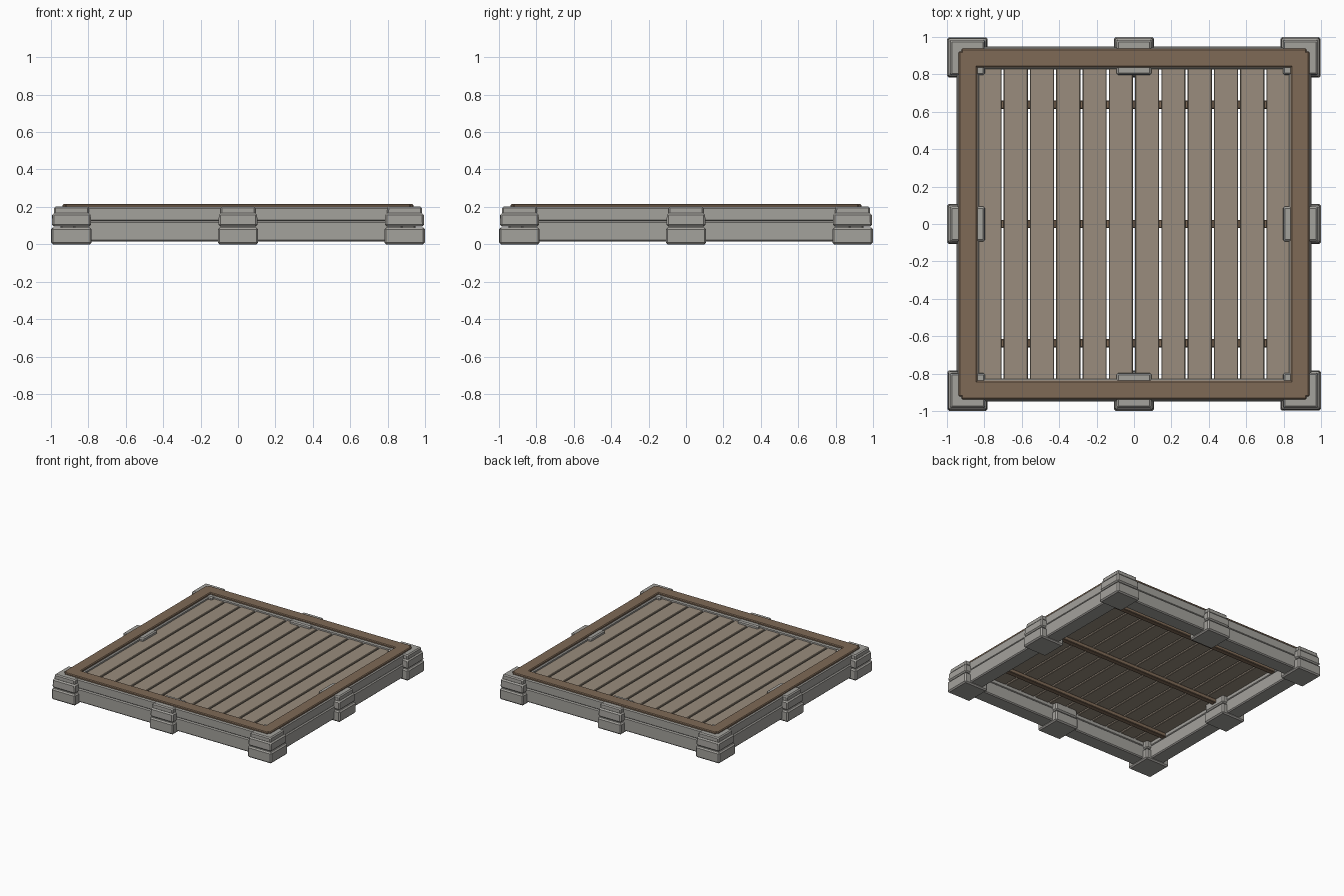
import bpy, bmesh
from math import pi
from mathutils import Matrix

if "Cube" in bpy.data.objects:
    bpy.data.objects.remove(bpy.data.objects["Cube"])


def material(name, rgb):
    m = bpy.data.materials.new(name)
    m.diffuse_color = (*rgb, 1)
    m.use_nodes = True
    m.node_tree.nodes["Principled BSDF"].inputs["Base Color"].default_value = m.diffuse_color
    return m


STONE = material("grey_stone", (0.37, 0.36, 0.335))
PLANK = material("plank_wood", (0.32, 0.265, 0.205))
TRIM = material("dark_wood", (0.21, 0.142, 0.093))


def box(name, x, y, z, mat, bevel=0.006, turn=0, taper=0.0):
    """Chamfered box from (min, max) ranges, turned about the model centre."""
    bm = bmesh.new()
    bmesh.ops.create_cube(bm, size=1)
    for v in bm.verts:
        shrink = 1 - taper if v.co.z > 0 else 1
        v.co = [(r[0] + r[1]) / 2 + c * (r[1] - r[0]) * s
                for r, c, s in zip((x, y, z), v.co, (shrink, shrink, 1))]
    bmesh.ops.bevel(bm, geom=bm.edges[:], offset=bevel, segments=1,
                    affect='EDGES', clamp_overlap=True)
    bmesh.ops.transform(bm, verts=bm.verts, matrix=Matrix.Rotation(turn, 4, 'Z'))
    me = bpy.data.meshes.new(name)
    bm.to_mesh(me)
    bm.free()
    me.materials.append(mat)
    ob = bpy.data.objects.new(name, me)
    bpy.context.collection.objects.link(ob)
    return ob


for i in range(4):
    t = i * pi / 2
    # Stone wall in two courses
    box("wall_lower", (-0.88, 0.88), (-0.95, -0.825), (0.015, 0.125), STONE, 0.008, t)
    box("wall_upper", (-0.88, 0.88), (-0.945, -0.828), (0.122, 0.2), STONE, 0.008, t)
    # Corner piers and middle piers: base, body and cap stones
    for part, c in (("corner", -0.89), ("middle", 0)):
        box(part + "_base", (c - 0.108, c + 0.108), (-1, -0.782), (0, 0.09),
            STONE, 0.01, t)
        box(part + "_body", (c - 0.105, c + 0.105), (-0.996, -0.785), (0.095, 0.167),
            STONE, 0.01, t, 0.03)
        box(part + "_cap", (c - 0.094, c + 0.094), (-0.984, -0.797), (0.16, 0.203),
            STONE, 0.008, t, 0.02)
    # Wooden border on top of the wall
    box("border_beam", (-0.922, 0.922), (-0.937, -0.838), (0.19, 0.216), TRIM, 0.006, t)

# Deck planks with open gaps
for i in range(12):
    c = (i - 5.5) * 0.1405
    box("deck_plank", (c - 0.0645, c + 0.0645), (-0.835, 0.835), (0.155, 0.18),
        PLANK, 0.004)

# Joists under the deck
for y in (-0.637, 0, 0.637):
    box("joist", (-0.835, 0.835), (y - 0.022, y + 0.022), (0.125, 0.157), TRIM, 0.004)
